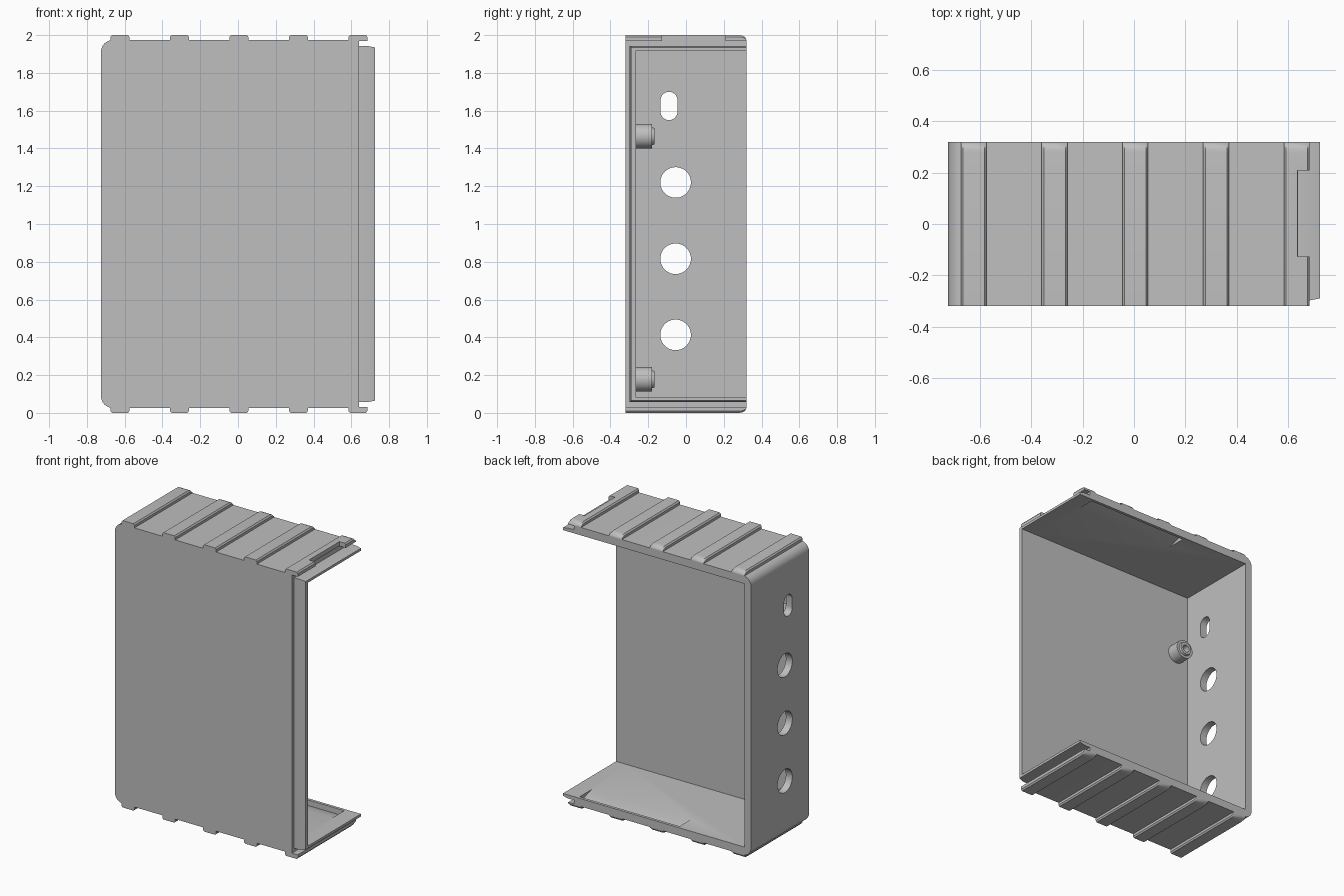
import bpy, bmesh
from math import sin, cos, pi

cube = bpy.data.objects.get("Cube")
if cube:
    bpy.data.objects.remove(cube, do_unlink=True)

grey = bpy.data.materials.new("light_grey_plastic")
grey.use_nodes = True
COLOUR = (0.52, 0.52, 0.52, 1)
grey.diffuse_color = COLOUR
grey.node_tree.nodes["Principled BSDF"].inputs["Base Color"].default_value = COLOUR

X, FRONT, BACK = 0.725, -0.32, 0.32      # outer limits
INNER, WALL, EDGE = -0.265, 0.055, 0.64  # plate inside, wall thickness, open edge
LOW, HIGH = 0.027, 1.973                 # body without ribs


def loft(name, sections):
    """Skin a row of matching cross-sections and cap both ends."""
    bm = bmesh.new()
    rings = [[bm.verts.new(p) for p in s] for s in sections]
    n = len(rings[0])
    for a, b in zip(rings, rings[1:]):
        for i in range(n):
            j = (i + 1) % n
            bm.faces.new((a[i], a[j], b[j], b[i]))
    bm.faces.new(rings[0])
    bm.faces.new(rings[-1][::-1])
    bmesh.ops.recalc_face_normals(bm, faces=bm.faces)
    mesh = bpy.data.meshes.new(name)
    bm.to_mesh(mesh)
    bm.free()
    mesh.materials.append(grey)
    ob = bpy.data.objects.new(name, mesh)
    bpy.context.collection.objects.link(ob)
    return ob


def at_y(points, y):
    return [(x, y, z) for x, z in points]


def at_x(points, x):
    return [(x, y, z) for y, z in points]


def arc(cx, cy, r, start, end, n):
    return [(cx + r * cos(start + (end - start) * i / n),
             cy + r * sin(start + (end - start) * i / n)) for i in range(n + 1)]


def box(name, x0, x1, y0, y1, z0, z1):
    rect = [(x0, z0), (x1, z0), (x1, z1), (x0, z1)]
    return loft(name, [at_y(rect, y0), at_y(rect, y1)])


def cut(ob, cutters):
    for c in cutters:
        c.hide_render = True
        m = ob.modifiers.new("cut", "BOOLEAN")
        m.operation, m.solver, m.object = "DIFFERENCE", "EXACT", c
    bpy.context.view_layer.update()
    done = bpy.data.meshes.new_from_object(
        ob.evaluated_get(bpy.context.evaluated_depsgraph_get()))
    ob.modifiers.clear()
    ob.data = done
    for c in cutters:
        bpy.data.objects.remove(c, do_unlink=True)


def flip(points, top):
    return points if top else [(a, 2 - z) for a, z in points]


# Case body: rounded on the closed side, open at the back and the other side
r = 0.06
outline = ([(EDGE, LOW), (EDGE, HIGH)]
           + arc(-X + r, HIGH - r, r, pi / 2, pi, 8)
           + arc(-X + r, LOW + r, r, pi, 1.5 * pi, 8))
body = loft("case_body", [at_y(outline, FRONT), at_y(outline, BACK)])
cutters = [box("cavity", -X + 0.05, 1, INNER, 1, LOW + WALL, HIGH - WALL)]

# Cable holes and a slot through the side wall
for z in (0.413, 0.816, 1.22):
    ring = arc(-0.055, z, 0.081, 0, 2 * pi, 40)[:-1]
    cutters.append(loft("hole", [at_x(ring, -0.9), at_x(ring, -0.5)]))
slot = arc(-0.09, 1.655, 0.045, 0, pi, 14) + arc(-0.09, 1.595, 0.045, pi, 2 * pi, 14)
cutters.append(loft("slot", [at_x(slot, -0.9), at_x(slot, -0.5)]))

# Ramped catch pockets inside the top and bottom walls
ramp = [(0.17, 1.918), (0.3, 1.957), (0.3, 1.89), (0.17, 1.89)]
for top in (True, False):
    sec = flip(ramp, top)
    cutters.append(loft("pocket", [at_x(sec, -0.16), at_x(sec, 0.61)]))
cut(body, cutters)


# Tongue running round the open edge, tapered at the tip
def tongue_section(inset):
    y, z0, z1 = -0.298 + inset, 0.057 + inset, 1.943 - inset
    return [(BACK, z0), (y, z0), (y, z1), (BACK, z1),
            (BACK, HIGH - WALL), (INNER, HIGH - WALL),
            (INNER, LOW + WALL), (BACK, LOW + WALL)]


loft("edge_tongue", [at_x(tongue_section(i), x)
                     for x, i in ((0.63, 0), (0.685, 0), (X, 0.008))])

# Ribs on top and bottom, rounded off at the back; the last overhangs as a hook
ribs = []
for top in (True, False):
    for k in range(5):
        c = -0.625 + 0.315 * k
        sections = []
        for y, h in ((FRONT, 1), (0.28, 1), (0.295, 0.93), (0.308, 0.72), (0.316, 0.4), (BACK, 0.1)):
            z = HIGH + 0.027 * h
            s = [(c - 0.05, HIGH - 0.004), (c + 0.05, HIGH - 0.004),
                 (c + 0.05, z - 0.01 * h), (c + 0.042, z),
                 (c - 0.042, z), (c - 0.05, z - 0.01 * h)]
            sections.append(at_y(flip(s, top), y))
        ribs.append(loft(("top" if top else "bottom") + "_rib", sections))
cut(ribs[4], [box("gap", 0.637, 0.8, -0.127, 0.208, 1.9, 2.1)])

# Screw bosses on the inside of the front plate
for z in (0.178, 1.465):
    steps = ((0.065, -0.27), (0.065, -0.18), (0.047, -0.18), (0.043, -0.166),
             (0.025, -0.166), (0.025, -0.25))
    loft("screw_boss", [at_y(arc(-0.58, z, rad, 0, 2 * pi, 32)[:-1], y) for rad, y in steps])

# Smooth the rounded surfaces, keep edges sharp
for ob in bpy.context.collection.objects:
    if ob.type == "MESH" and grey.name in ob.data.materials:
        bpy.ops.object.select_all(action="DESELECT")
        ob.select_set(True)
        bpy.context.view_layer.objects.active = ob
        bpy.ops.object.shade_smooth_by_angle(angle=0.52)
